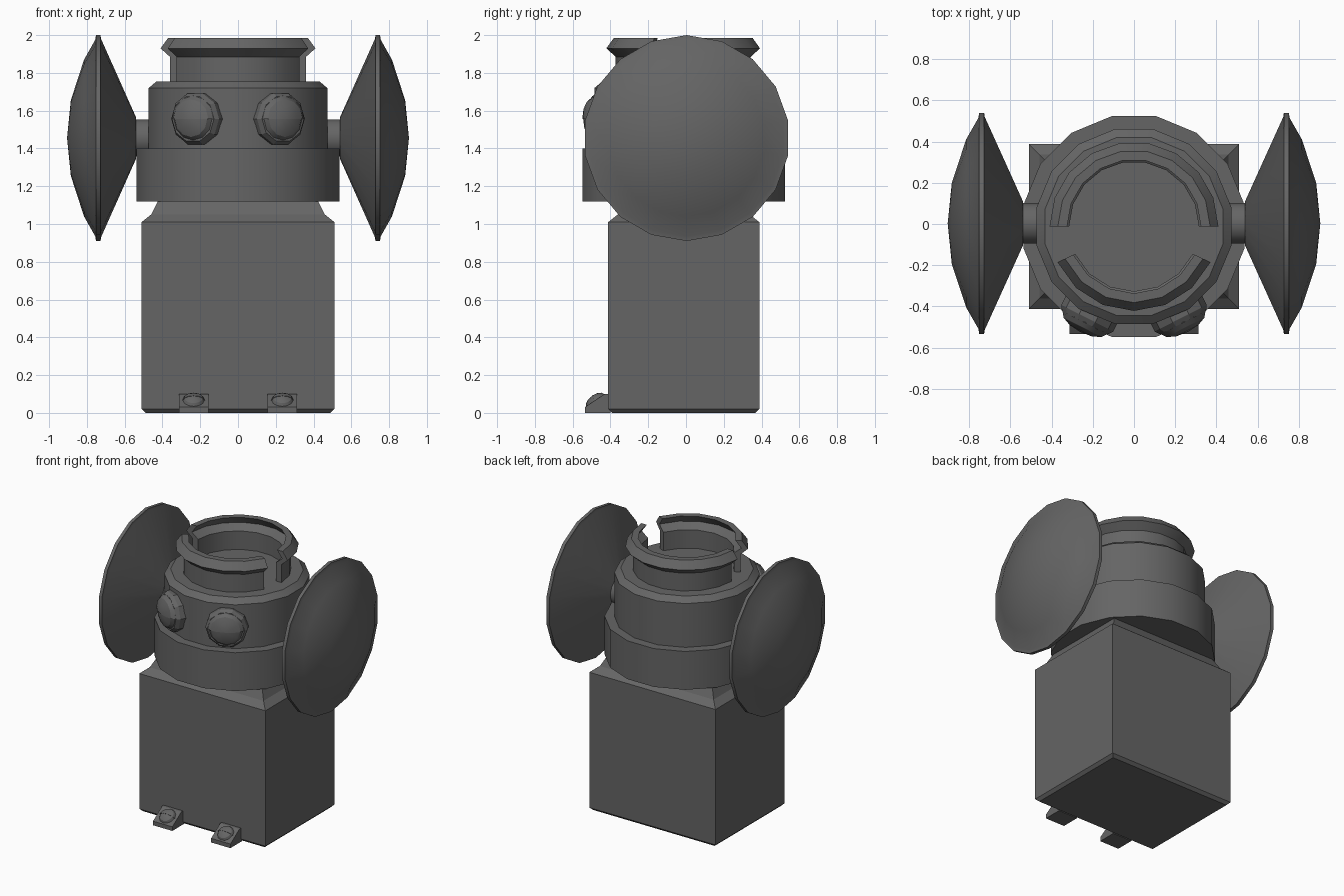
import bpy, bmesh, math
from mathutils import Matrix, Vector

cube = bpy.data.objects.get("Cube")
if cube:
    bpy.data.objects.remove(cube, do_unlink=True)

grey = bpy.data.materials.new("dark_grey")
grey.use_nodes = True
GREY = (0.13, 0.13, 0.13, 1)
grey.diffuse_color = GREY
grey.node_tree.nodes["Principled BSDF"].inputs["Base Color"].default_value = GREY

CY = -0.012  # depth of the body axis


def finish(name, bm, matrix=Matrix(), angle=28):
    bmesh.ops.remove_doubles(bm, verts=bm.verts, dist=1e-5)
    bmesh.ops.recalc_face_normals(bm, faces=bm.faces)
    bm.transform(matrix)
    mesh = bpy.data.meshes.new(name)
    bm.to_mesh(mesh)
    bm.free()
    mesh.materials.append(grey)
    obj = bpy.data.objects.new(name, mesh)
    bpy.context.collection.objects.link(obj)
    bpy.ops.object.select_all(action='DESELECT')
    obj.select_set(True)
    bpy.context.view_layer.objects.active = obj
    bpy.ops.object.shade_smooth_by_angle(angle=math.radians(angle))
    return obj


def lathe(name, profile, n, start=0, sweep=360, matrix=Matrix()):
    """Revolve a closed (radius, height) profile round z; partial sweeps get end caps."""
    bm = bmesh.new()
    full = sweep == 360
    rings = []
    for i in range(n if full else n + 1):
        a = math.radians(start + sweep * i / n)
        rings.append([bm.verts.new((r * math.cos(a), r * math.sin(a), z)) for r, z in profile])
    m = len(profile)
    for i in range(n):
        p, q = rings[i], rings[(i + 1) % len(rings)]
        for j in range(m):
            k = (j + 1) % m
            if profile[j][0] == 0 and profile[k][0] == 0:
                continue  # edge lying on the axis
            if profile[j][0] == 0:
                bm.faces.new((p[j], q[k], p[k]))
            elif profile[k][0] == 0:
                bm.faces.new((p[j], q[j], p[k]))
            else:
                bm.faces.new((p[j], q[j], q[k], p[k]))
    if not full:
        bm.faces.new(rings[0])
        bm.faces.new(rings[-1])
    return finish(name, bm, matrix)


def aim(position, direction):
    """Place local z along a direction, with local y as upright as possible."""
    z = Vector(direction).normalized()
    x = Vector((0, 0, 1)).cross(z) * -1
    x = -x.normalized()
    y = z.cross(x)
    rot = Matrix((x, y, z)).transposed().to_4x4()
    return Matrix.Translation(position) @ rot


def loft(name, sections):
    """Stack of rectangles (z, half width, half depth)."""
    bm = bmesh.new()
    rings = [[bm.verts.new((sx * w, sy * d, z)) for sx, sy in ((-1, -1), (1, -1), (1, 1), (-1, 1))]
             for z, w, d in sections]
    for p, q in zip(rings, rings[1:]):
        for i in range(4):
            bm.faces.new((p[i], p[(i + 1) % 4], q[(i + 1) % 4], q[i]))
    bm.faces.new(rings[0])
    bm.faces.new(rings[-1])
    return finish(name, bm, Matrix.Translation((0, CY, 0)), 5)


# Box body with chamfered foot and stepped shoulders
loft("body", [(0, 0.49, 0.38), (0.02, 0.51, 0.4), (1.01, 0.51, 0.4),
              (1.05, 0.46, 0.35), (1.13, 0.42, 0.31)])

# Head: wide collar and drum
axis = Matrix.Translation((0, CY, 0))
lathe("collar", [(0, 1.12), (0.547, 1.12), (0.547, 1.4), (0, 1.4)], 16, 11.25, 360, axis)
lathe("drum", [(0, 1.38), (0.482, 1.38), (0.482, 1.72), (0.44, 1.755), (0, 1.755)],
      16, 11.25, 360, axis)

# Open crown, split in two with a gap on each side
crown = [(0.315, 1.745), (0.36, 1.745), (0.36, 1.885), (0.41, 1.93),
         (0.37, 1.985), (0.325, 1.985), (0.365, 1.93), (0.315, 1.89)]
lathe("crown_back", crown, 9, 0, 180, axis)
lathe("crown_front", crown, 6, 205, 130, axis)


def lens(name, r, h, matrix):
    """Split dome whose upper lid stands a little proud of the lower half."""
    for part, start, k in (("upper", 0, 1.0), ("lower", 180, 0.93)):
        dome = [(0, -0.01), (r * k, -0.01), (r * k, 0), (r * k * 0.85, h * k * 0.5),
                (r * k * 0.5, h * k * 0.87), (0, h * k)]
        lathe(f"{name}_{part}", dome, 6, start, 180, matrix)


for side, s in (("left", 1), ("right", -1)):
    # Side dish on a short axle
    place = aim((0, 0.003, 1.455), (s, 0, 0))
    lathe(f"{side}_axle", [(0, 0.42), (0.1, 0.42), (0.1, 0.56), (0, 0.56)], 16, 11.25, 360, place)
    lathe(f"{side}_dish", [(0, 0.54), (0.11, 0.54), (0.525, 0.725), (0.545, 0.728),
                           (0.545, 0.752), (0.52, 0.756), (0.415, 0.815),
                           (0.2, 0.885), (0, 0.905)], 18, 10, 360, place)

    # Eye: bevelled rim and split lens
    a = math.radians(27)
    out = Vector((s * math.sin(a), -math.cos(a), 0))
    place = aim(Vector((0, CY, 1.557)) + out * 0.515, out)
    lathe(f"{side}_eye_rim", [(0, -0.09), (0.142, -0.09), (0.142, -0.015), (0.125, 0.01), (0, 0.01)],
          10, 0, 360, place)
    lens(f"{side}_eye", 0.122, 0.05, place @ Matrix.Translation((0, 0, 0.01)))

    # Wedge foot with a small split button
    bm = bmesh.new()
    wedge = [(-0.4, 0), (-0.535, 0), (-0.535, 0.03), (-0.43, 0.1), (-0.4, 0.1)]
    ends = [[bm.verts.new((s * 0.235 + dx, y, z)) for y, z in wedge] for dx in (-0.078, 0.078)]
    for i in range(5):
        j = (i + 1) % 5
        bm.faces.new((ends[0][i], ends[0][j], ends[1][j], ends[1][i]))
    for e in ends:
        bm.faces.new(e)
    finish(f"{side}_foot", bm, angle=5)
    lens(f"{side}_foot_button", 0.06, 0.03, aim((s * 0.235, -0.482, 0.066), (0, -0.07, 0.105)))
